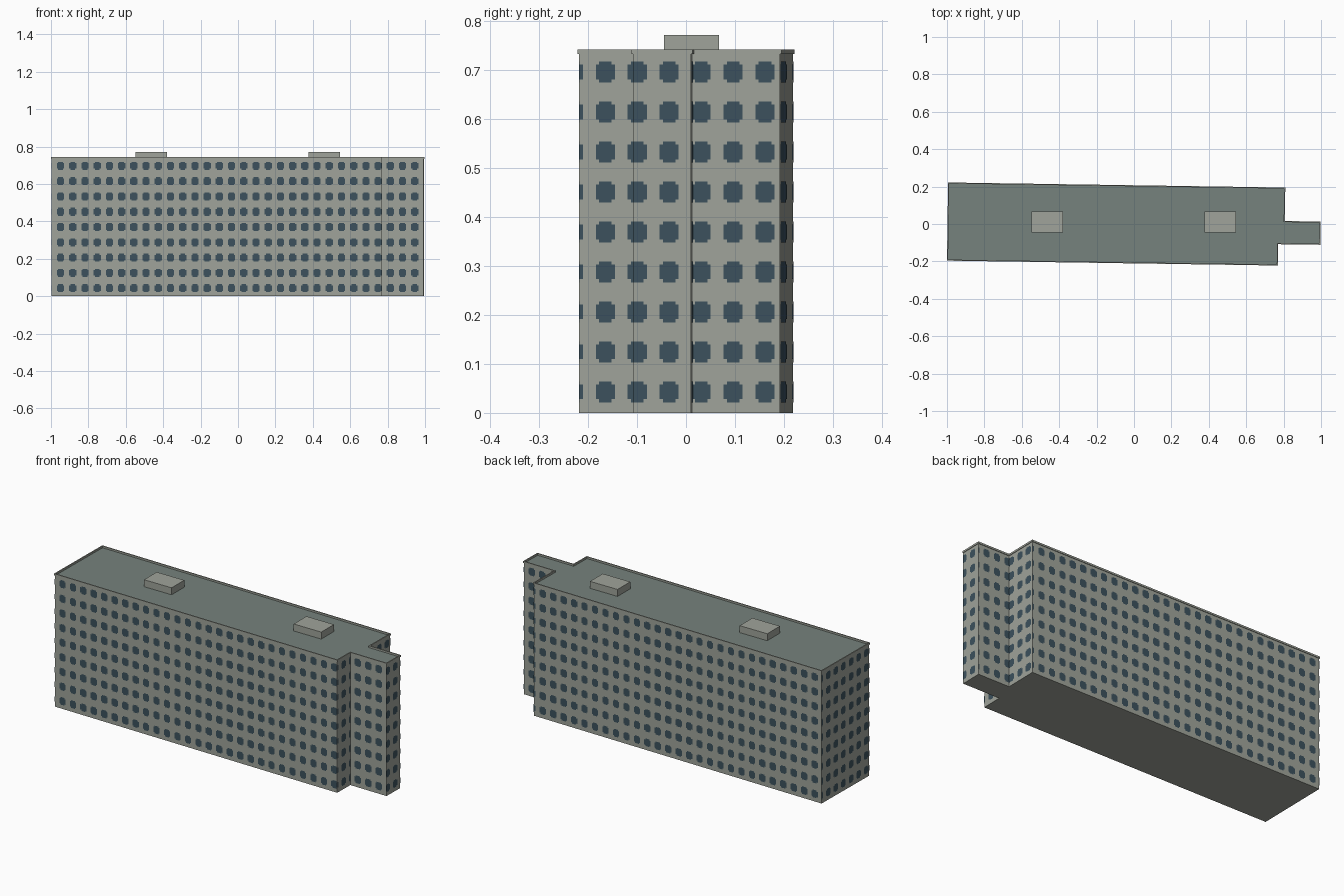
import bpy
from mathutils import Vector

if "Cube" in bpy.data.objects:
    bpy.data.objects.remove(bpy.data.objects["Cube"], do_unlink=True)


def material(name, color):
    m = bpy.data.materials.new(name)
    m.use_nodes = True
    m.diffuse_color = (*color, 1)
    m.node_tree.nodes["Principled BSDF"].inputs["Base Color"].default_value = (*color, 1)
    return m


WALL = material("pale concrete", (0.35, 0.37, 0.325))
ROOF = material("grey green roofing", (0.18, 0.225, 0.205))
GLASS = material("dark blue glass", (0.045, 0.083, 0.11))


def mesh_object(name, verts, faces, mats):
    me = bpy.data.meshes.new(name)
    me.from_pydata(verts, [], faces)
    for m in mats:
        me.materials.append(m)
    ob = bpy.data.objects.new(name, me)
    bpy.context.collection.objects.link(ob)
    return ob


def outward(a, b):
    d = (b - a).normalized()
    return Vector((d.y, -d.x))


def offset(points, dist):
    """Move every edge of a right-angled outline outwards."""
    n = len(points)
    return [points[i] + dist * (outward(points[i - 1], points[i])
                                + outward(points[i], points[(i + 1) % n]))
            for i in range(n)]


def at_height(points, z):
    return [(p.x, p.y, z) for p in points]


# Footprint, anticlockwise from the front right corner of the long block
PLAN = [Vector(p) for p in (
    (-0.997, -0.193), (0.766, -0.219), (0.768, -0.105), (0.993, -0.108),
    (0.995, 0.010), (0.803, 0.013), (0.806, 0.192), (-0.991, 0.219))]
N = len(PLAN)
ROOF_Z, RIM_Z = 0.733, 0.743

# Main block with walls, underside and roof
sides = [(i, (i + 1) % N, (i + 1) % N + N, i + N) for i in range(N)]
block = mesh_object("building_block", at_height(PLAN, 0) + at_height(PLAN, ROOF_Z),
                    sides + [tuple(range(N))[::-1], tuple(range(N, 2 * N))], [WALL, ROOF])
block.data.polygons[N + 1].material_index = 1

# Parapet rim: four outlines joined into a closed ring
outer, inner = offset(PLAN, 0.003), offset(PLAN, -0.003)
loops = [at_height(outer, ROOF_Z), at_height(outer, RIM_Z),
         at_height(inner, RIM_Z), at_height(inner, ROOF_Z)]
ring = [(k * N + i, k * N + (i + 1) % N,
         (k + 1) % 4 * N + (i + 1) % N, (k + 1) % 4 * N + i)
        for k in range(4) for i in range(N)]
mesh_object("parapet_rim", sum(loops, []), ring, [WALL])

# Windows: notched panes on a regular grid, clipped at the wall corners
PITCH, FLOOR = 0.0653, 0.0817
PANES = ((-0.0195, -0.0130, 0.0150), (-0.0130, 0.0130, 0.0215), (0.0130, 0.0195, 0.0150))
verts, faces = [], []
for i in range(N):
    a, b = PLAN[i], PLAN[(i + 1) % N]
    axis = 0 if abs(b.x - a.x) > abs(b.y - a.y) else 1
    low, high = sorted((a[axis], b[axis]))
    lift = outward(a, b) * 0.001
    for col in range(-17, 17):
        centre = 0.031 + col * PITCH
        for left, right, half in PANES:
            u, v = max(low, centre + left), min(high, centre + right)
            if v - u < 0.0005:
                continue
            if b[axis] < a[axis]:
                u, v = v, u
            p, q = [a.lerp(b, (w - a[axis]) / (b[axis] - a[axis])) + lift for w in (u, v)]
            for row in range(9):
                z = 0.043 + row * FLOOR
                s = len(verts)
                verts += [(p.x, p.y, z - half), (q.x, q.y, z - half),
                          (q.x, q.y, z + half), (p.x, p.y, z + half)]
                faces.append((s, s + 1, s + 2, s + 3))
mesh_object("windows", verts, faces, [GLASS])

# Rooftop plant rooms
for name, x in (("right_roof_room", -0.464), ("left_roof_room", 0.461)):
    bpy.ops.mesh.primitive_cube_add(size=1, location=(x, 0.011, 0.752))
    room = bpy.context.object
    room.name = name
    room.scale = (0.17, 0.112, 0.04)
    room.data.materials.append(WALL)
